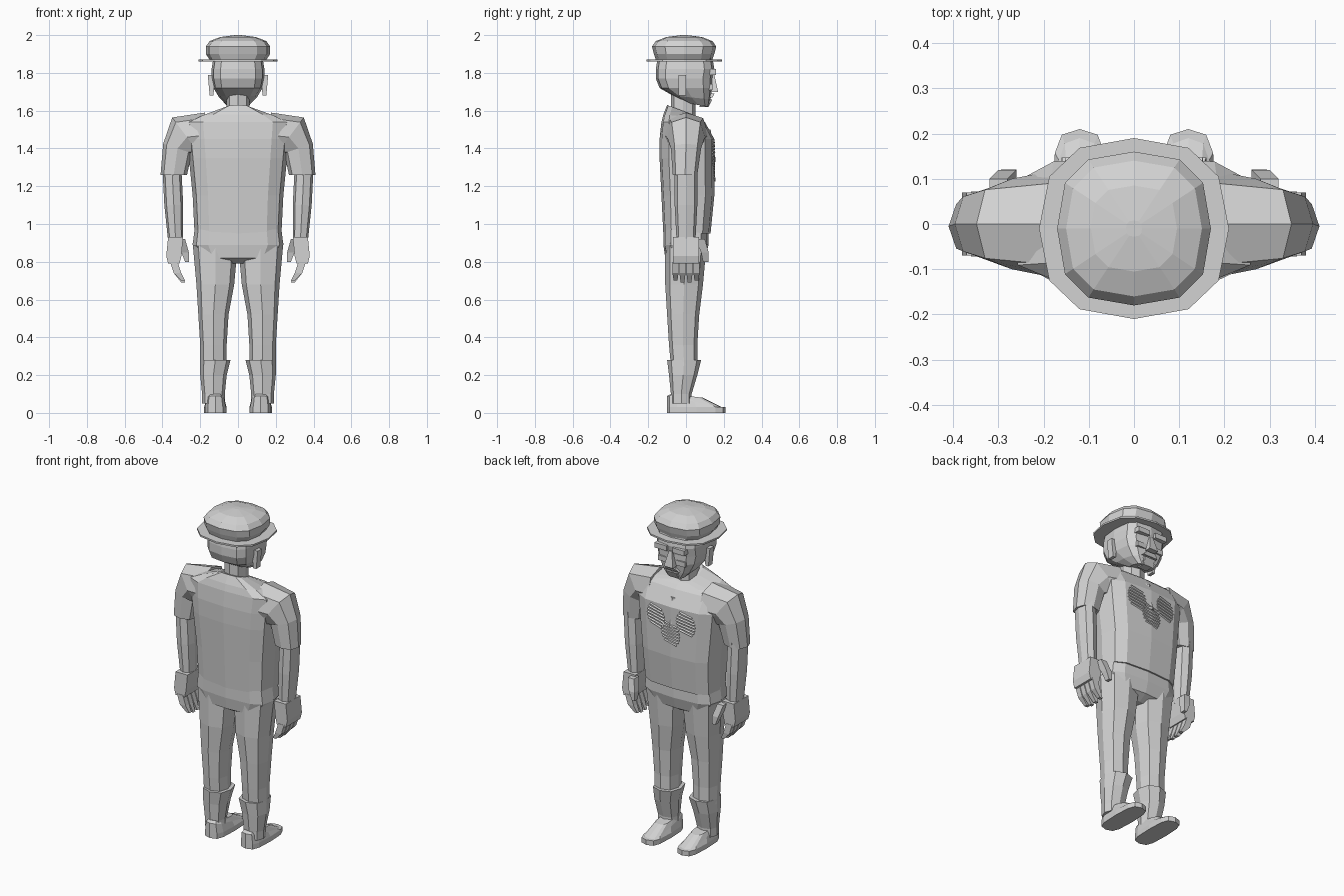
import bpy, bmesh, math
from mathutils import Vector
from mathutils.bvhtree import BVHTree

cube = bpy.data.objects.get("Cube")
if cube:
    bpy.data.objects.remove(cube, do_unlink=True)

grey = bpy.data.materials.new("plain grey")
grey.use_nodes = True
tone = (.65, .65, .65, 1)
grey.diffuse_color = tone
grey.node_tree.nodes["Principled BSDF"].inputs["Base Color"].default_value = tone


def power(value, exponent):
    return math.copysign(abs(value) ** exponent, value) if abs(value) > .001 else 0


def finish(name, bm):
    bmesh.ops.recalc_face_normals(bm, faces=bm.faces)
    mesh = bpy.data.meshes.new(name)
    bm.to_mesh(mesh)
    bm.free()
    mesh.materials.append(grey)
    obj = bpy.data.objects.new(name, mesh)
    bpy.context.collection.objects.link(obj)
    return obj


def ring(z, wide, back, front, x=0, tilt=0, roll=0):
    """Cross-section: half-width, y range, lift of its front end, turn about y."""
    def point(cosine, sine):
        return Vector((x + wide * cosine * math.cos(roll),
                       (back + front) / 2 + (front - back) / 2 * sine,
                       z + wide * cosine * math.sin(roll) + tilt * sine))
    return point


def loft(name, rings, side=1, sides=12, square=.6, phase=0):
    """Skin a stack of squared ovals and close both ends."""
    bm = bmesh.new()
    loops = []
    for point in rings:
        loop = []
        for i in range(sides):
            angle = math.tau * i / sides + phase
            place = point(power(math.cos(angle), square), power(math.sin(angle), square))
            place.x *= side
            loop.append(bm.verts.new(place))
        loops.append(loop)
    for low, high in zip(loops, loops[1:]):
        for i in range(sides):
            j = (i + 1) % sides
            bm.faces.new((low[i], low[j], high[j], high[i]))
    bm.faces.new(reversed(loops[0]))
    bm.faces.new(loops[-1])
    return finish(name, bm)


def block(name, rings, side=1):
    return loft(name, rings, side, sides=4, square=.01, phase=math.pi / 4)


def limb(name, rings, side):
    return loft(name, rings, side, sides=8, square=.8)


# Shirt trunk, hips and neck
shirt = loft("shirt", [
    ring(z=.95, wide=.23, back=-.12, front=.13),
    ring(z=1.15, wide=.24, back=-.13, front=.15),
    ring(z=1.35, wide=.26, back=-.14, front=.15),
    ring(z=1.45, wide=.27, back=-.14, front=.15),
    ring(z=1.54, wide=.28, back=-.13, front=.1),
    ring(z=1.57, wide=.2, back=-.12, front=.08, tilt=-.01),
    ring(z=1.6, wide=.07, back=-.1, front=.06, tilt=-.03)])
loft("trouser_hips", [
    ring(z=.79, wide=.06, back=-.06, front=.05),
    ring(z=.82, wide=.2, back=-.11, front=.1),
    ring(z=.89, wide=.24, back=-.12, front=.12),
    ring(z=.97, wide=.23, back=-.12, front=.12)])
limb("neck", [ring(z=height, wide=.06, back=-.08, front=.05) for height in (1.55, 1.72)], 1)

# Head with facial features
loft("head", [
    ring(z=1.63, wide=.06, back=.01, front=.12, tilt=-.01),
    ring(z=1.67, wide=.1, back=-.07, front=.13, tilt=-.01),
    ring(z=1.72, wide=.13, back=-.14, front=.14),
    ring(z=1.77, wide=.14, back=-.16, front=.14),
    ring(z=1.82, wide=.14, back=-.16, front=.15),
    ring(z=1.88, wide=.13, back=-.15, front=.14)])
block("nose", [
    ring(z=1.7, wide=.03, back=.11, front=.17),
    ring(z=1.79, wide=.01, back=.11, front=.15)])
block("upper_lip", [
    ring(z=1.67, wide=.05, back=.1, front=.14),
    ring(z=1.69, wide=.03, back=.1, front=.15)])
block("lower_lip", [
    ring(z=1.64, wide=.03, back=.1, front=.13),
    ring(z=1.66, wide=.04, back=.1, front=.14)])
block("chin", [
    ring(z=1.62, wide=.03, back=.07, front=.12),
    ring(z=1.64, wide=.04, back=.08, front=.13)])

# Hat: thin brim and a crown rounded by a quarter turn
loft("hat_brim", [ring(z=height, wide=.21, back=-.21, front=.19)
                  for height in (1.86, 1.87)], square=.8)
crown = [ring(z=1.87, wide=.15, back=-.16, front=.14),
         ring(z=1.9, wide=.17, back=-.17, front=.15)]
for step in range(4):
    angle = math.radians(28 * step)
    size = math.cos(angle)
    crown.append(ring(z=1.94 + .06 * math.sin(angle), wide=.17 * size,
                      back=-.17 * size - .01, front=.17 * size - .01))
loft("hat_crown", crown, square=.75)

for side, label in ((1, "left_"), (-1, "right_")):
    # Face sides
    block(label + "ear", [
        ring(x=.14, z=1.68, wide=.01, back=-.04, front=0),
        ring(x=.14, z=1.79, wide=.02, back=-.04, front=0)], side)
    block(label + "brow", [
        ring(x=.06, z=height, wide=.04, back=.1, front=.16) for height in (1.79, 1.82)], side)
    block(label + "cheek", [
        ring(x=.06, z=height, wide=.03, back=.09, front=.14) for height in (1.71, 1.74)], side)

    # Sleeve bends from the shoulder down to the hem
    limb(label + "sleeve", [
        ring(x=.17, z=1.47, wide=.12, back=-.12, front=.12, roll=math.radians(88)),
        ring(x=.27, z=1.46, wide=.13, back=-.1, front=.1, roll=math.radians(53)),
        ring(x=.32, z=1.4, wide=.08, back=-.08, front=.08, roll=math.radians(18)),
        ring(x=.34, z=1.26, wide=.07, back=-.07, front=.06)], side)

    # Arm, palm, thumb and fingers
    limb(label + "arm", [
        ring(x=.33, z=.91, wide=.04, back=-.05, front=.05),
        ring(x=.34, z=1.1, wide=.05, back=-.06, front=.06),
        ring(x=.35, z=1.3, wide=.05, back=-.06, front=.06)], side)
    block(label + "palm", [
        ring(x=.34, z=.79, wide=.03, back=-.07, front=.07),
        ring(x=.34, z=.83, wide=.04, back=-.07, front=.07),
        ring(x=.33, z=.93, wide=.04, back=-.07, front=.07)], side)
    block(label + "thumb", [
        ring(x=.27, z=.8, wide=.01, back=.09, front=.12),
        ring(x=.28, z=.85, wide=.02, back=.08, front=.12),
        ring(x=.3, z=.92, wide=.02, back=.05, front=.1)], side)
    for finger in range(4):
        y = (finger - 1.5) * .037
        tip = .7 if finger in (0, 3) else .69
        block(f"{label}finger_{finger}", [
            ring(x=.29, z=tip, wide=.01, back=y - .01, front=y + .01),
            ring(x=.32, z=.74, wide=.02, back=y - .016, front=y + .016),
            ring(x=.34, z=.8, wide=.02, back=y - .016, front=y + .016)], side)

    # Trouser leg, boot shaft and shoe
    limb(label + "trouser_leg", [
        ring(x=.13, z=.25, wide=.07, back=-.08, front=.06),
        ring(x=.13, z=.36, wide=.07, back=-.09, front=.06),
        ring(x=.13, z=.52, wide=.08, back=-.1, front=.07),
        ring(x=.12, z=.68, wide=.1, back=-.11, front=.09),
        ring(x=.12, z=.9, wide=.12, back=-.11, front=.11)], side)
    limb(label + "boot_shaft", [
        ring(x=.13, z=.05, wide=.06, back=-.08, front=.03),
        ring(x=.13, z=.1, wide=.06, back=-.08, front=.03),
        ring(x=.13, z=.2, wide=.07, back=-.09, front=.06),
        ring(x=.12, z=.28, wide=.08, back=-.1, front=.08)], side)
    loft(label + "shoe", [
        ring(x=.12, z=0, wide=.06, back=-.1, front=.21),
        ring(x=.12, z=.03, wide=.06, back=-.1, front=.21),
        ring(x=.12, z=.06, wide=.05, back=-.1, front=.19, tilt=-.03),
        ring(x=.12, z=.09, wide=.04, back=-.08, front=.09, tilt=-.01)], side)

# Ribbed chest relief: three lobes of thin ridges and a raised central wedge
tree = BVHTree.FromObject(shirt, bpy.context.evaluated_depsgraph_get())


def on_chest(x, z, out):
    hit = tree.ray_cast(Vector((x, 1, z)), Vector((0, -1, 0)))[0]
    return Vector((x, hit.y + out, z))


def ridge(bm, start, end, width):
    across = Vector((end[1] - start[1], start[0] - end[0])).normalized() * width
    rows = []
    for x, z in (start, end):
        rows.append([bm.verts.new(on_chest(x + across.x * k, z + across.y * k, out))
                     for k, out in ((-1, -.004), (0, .008), (1, -.004))])
    for i in range(3):
        j = (i + 1) % 3
        bm.faces.new((rows[0][i], rows[0][j], rows[1][j], rows[1][i]))
    for row in rows:
        bm.faces.new(row)


relief = bmesh.new()
for lobe_x, lobe_z in ((-.1, 1.37), (.1, 1.37), (0, 1.29)):
    for row in range(-3, 4):
        reach = .06 * math.sqrt(1 - (row / 4) ** 2)
        z = lobe_z + .018 * row
        ridge(relief, (lobe_x - reach, z - .01), (lobe_x + reach, z + .01), width=.008)
ridge(relief, (0, 1.33), (0, 1.5), width=.03)
finish("chest_relief", relief)
